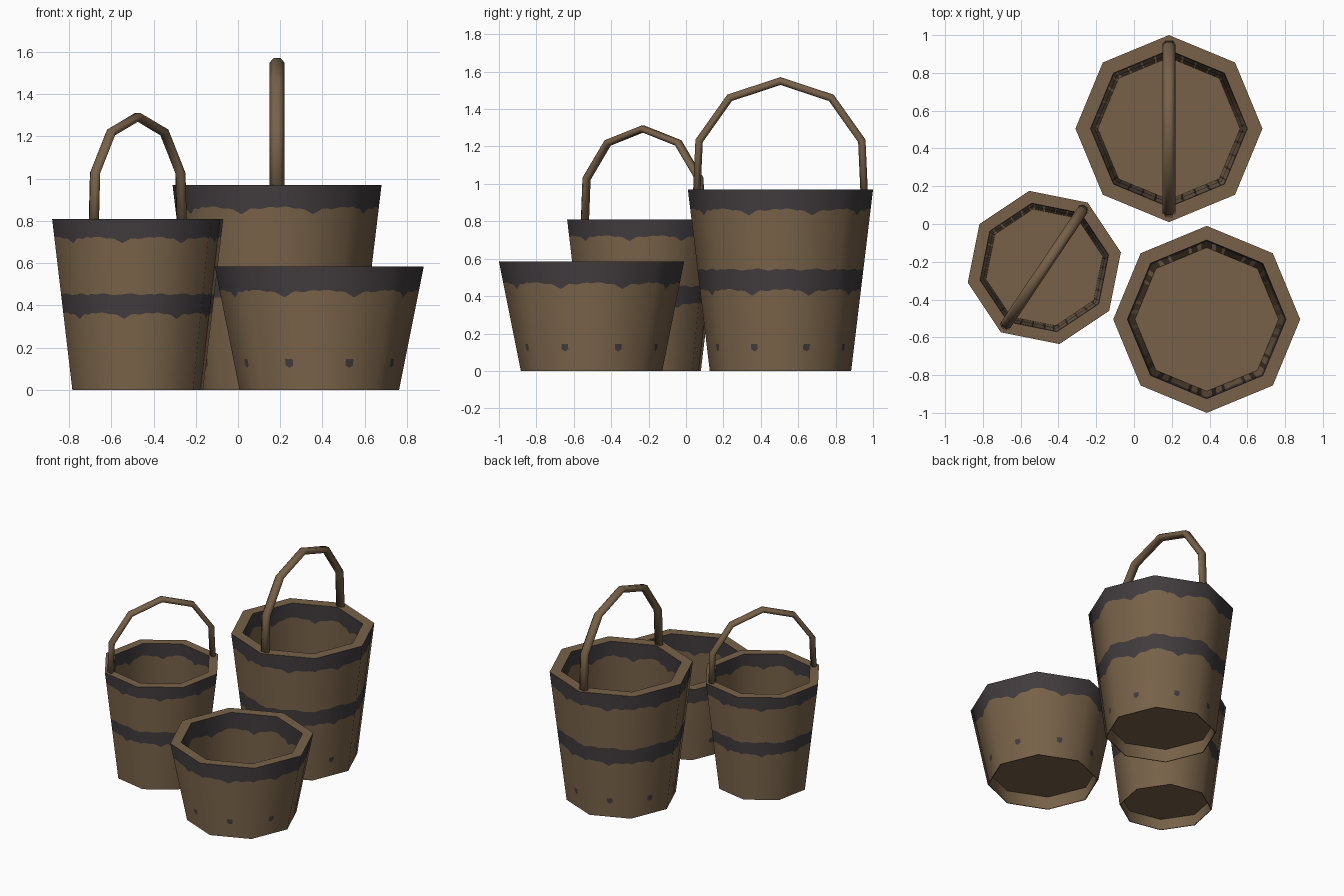
import bpy, math
from mathutils import Vector

if "Cube" in bpy.data.objects:
    bpy.data.objects.remove(bpy.data.objects["Cube"])


def material(name, rgb):
    m = bpy.data.materials.new(name)
    m.diffuse_color = (*rgb, 1)
    m.use_nodes = True
    m.node_tree.nodes["Principled BSDF"].inputs["Base Color"].default_value = m.diffuse_color
    return m


WOOD = material("brown wood", (0.185, 0.12, 0.065))
DARK = material("dark band", (0.052, 0.043, 0.046))
SIDES, COLS = 8, 16
FLOOR = 0.1
# ragged lower edge of a band across one side, with a drip in the middle
DRIP = [0, .005, .006, .002, -.004, -.002, -.006, -.018, -.03,
        -.018, -.004, -.002, -.006, -.003, .003, .004, 0]
RAGGED = [0, 0, .004, .004, 0, -.004, -.004, 0, 0,
          .004, .006, .002, -.003, -.005, 0, .003, 0]
NAIL = [0] * 7 + [.004, -.008, .004] + [0] * 7
FLAT = [0] * 17


def make_object(name, verts, faces, mats, normals=None):
    me = bpy.data.meshes.new(name)
    me.from_pydata(verts, [], faces)
    me.materials.append(WOOD)
    me.materials.append(DARK)
    me.polygons.foreach_set("material_index", mats)
    me.polygons.foreach_set("use_smooth", [True] * len(faces))
    me.update()
    if normals:
        me.normals_split_custom_set(normals)
    ob = bpy.data.objects.new(name, me)
    bpy.context.collection.objects.link(ob)
    return ob


def bucket(name, centre, turn, scale, top, inner, bands, nails):
    """Tapered eight-sided shell; each row is (height, edge shape, dark above)."""
    verts, faces, mats, normals = [], [], [], []
    n = SIDES * COLS
    r_bottom, r_top = 0.378, 0.495

    def ring(height, edge, radius):
        start = len(verts)
        for i in range(n):
            side, c = divmod(i, COLS)
            a0, a1 = [turn + math.tau * (side + k) / SIDES for k in (0, 1)]
            d = Vector((math.cos(a0), math.sin(a0), 0)).lerp(
                Vector((math.cos(a1), math.sin(a1), 0)), c / COLS)
            z = height + edge[c]
            p = d * radius(z)
            verts.append((p.x * scale, p.y * scale, z * scale))
        return start

    def skin(a, b, colour, facing):
        # facing: 1 outward wall, -1 inward wall, 0 level face
        for i in range(n):
            j = (i + 1) % n
            f = [a + i, a + j, b + j, b + i]
            faces.append(f)
            mats.append(1 if colour == 1 or
                        (colour == 2 and i % COLS in (7, 8)) else 0)
            for v in f:
                if facing:
                    d = Vector((verts[v][0], verts[v][1], 0)).normalized()
                    normals.append(d * facing)
                else:
                    normals.append(Vector((0, 0, 1)))

    nail = 2 if nails else 0
    rows = [(0.112, NAIL, nail), (0.145, FLAT, 0)] + bands + [(top, FLAT, 0)]

    def outer(z):
        return r_bottom + (r_top - r_bottom) * z / top

    def inside(z):
        return r_bottom - .006 + (inner - r_bottom + .006) * z / top

    # outside wall, bottom upward
    prev, colour = ring(0, FLAT, outer), 0
    foot = prev
    for h, edge, nxt in rows:
        cur = ring(h, edge, outer)
        skin(prev, cur, colour, 1)
        prev, colour = cur, nxt
    rim_out = prev
    # inside wall, bottom upward, with the skirt below the floor
    prev, colour = ring(0, FLAT, inside), 0
    skin(prev, foot, 0, 0)
    for v in range(len(normals) - 4 * n, len(normals)):
        normals[v] = Vector((0, 0, -1))
    for h, edge, nxt in [(FLOOR, FLAT, 0)] + rows:
        cur = ring(h, edge, inside)
        skin(cur, prev, colour, -1)
        prev, colour = cur, nxt
    # flat rim
    skin(rim_out, prev, 0, 0)
    # floor
    f = ring(FLOOR, FLAT, inside)
    faces.append(list(range(f, f + n)))
    mats.append(0)
    normals.extend([Vector((0, 0, 1))] * n)
    ob = make_object(name, verts, faces, mats, normals)
    ob.location = centre


def handle(name, centre, turn, scale):
    """Bent bar swept along an arch standing on the rim."""
    half = [(0.45, 0.90), (0.435, 1.23), (0.272, 1.46)]
    path = [Vector((-x, z)) for x, z in half] + [Vector((0, 1.55))] + \
           [Vector(p) for p in reversed(half)]
    verts, faces = [], []
    k = 6
    for i, p in enumerate(path):
        t0 = (p - path[i - 1]).normalized() if i else None
        t1 = (path[i + 1] - p).normalized() if i + 1 < len(path) else None
        t = ((t0 or t1) + (t1 or t0)).normalized()
        grow = 1 / t.dot(t0 or t1)
        nrm = Vector((-t.y, t.x))
        for s in range(k):
            a = math.tau * s / k
            q = p + nrm * (0.023 * math.sin(a) * grow)
            x, y = q.x, 0.035 * math.cos(a)
            verts.append((scale * (x * math.cos(turn) - y * math.sin(turn)),
                          scale * (x * math.sin(turn) + y * math.cos(turn)),
                          scale * q.y))
    for i in range(len(path) - 1):
        for s in range(k):
            e = (s + 1) % k
            faces.append([i * k + s, (i + 1) * k + s, (i + 1) * k + e, i * k + e])
    last = (len(path) - 1) * k
    faces += [list(range(k)), [last + s for s in reversed(range(k))]]
    ob = make_object(name, verts, faces, [0] * len(faces))
    ob.location = centre


TALL = [(0.432, DRIP, 1), (0.542, RAGGED, 0), (0.862, DRIP, 1)]
LOW = [(0.468, DRIP, 1)]
TURN = math.radians(11.2)

bucket("large_bucket", (0.185, 0.505, 0), 0, 1, 0.97, 0.415, TALL, True)
handle("large_bucket_handle", (0.185, 0.505, 0), math.pi / 2, 1)
bucket("small_bucket", (-0.475, -0.23, 0), TURN, 0.835, 0.97, 0.415, TALL, False)
handle("small_bucket_handle", (-0.475, -0.23, 0), TURN + math.pi / 4, 0.835)
bucket("low_tub", (0.385, -0.505, 0), 0, 1, 0.585, 0.42, LOW, True)
